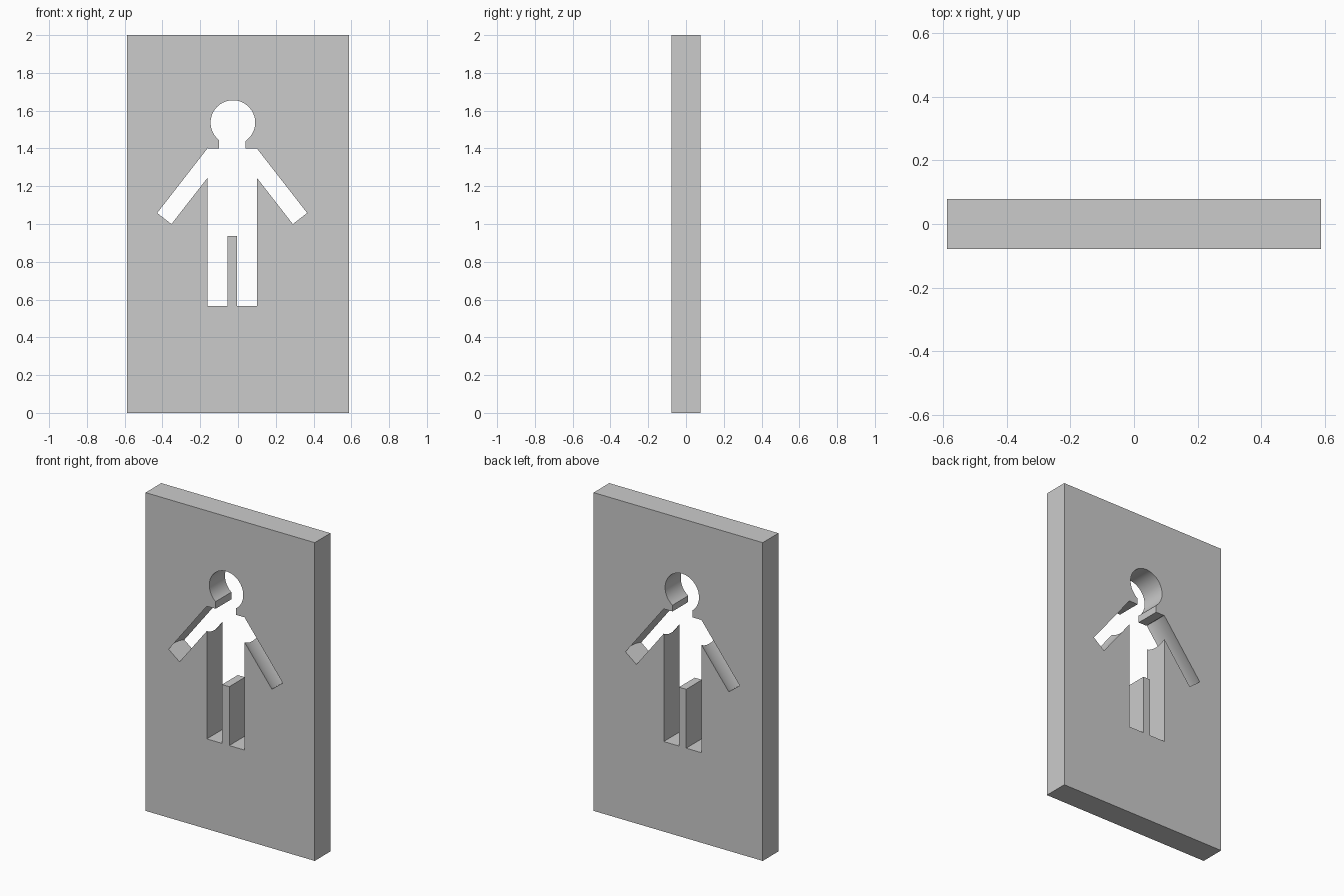
import bpy, bmesh, math
from mathutils import Vector, Matrix

if "Cube" in bpy.data.objects:
    bpy.data.objects.remove(bpy.data.objects["Cube"])

HALF_W, HALF_T, HEIGHT = 0.588, 0.078, 2.0
CX = -0.031                     # centre line of the figure opening


def add_mesh(name, bm):
    bmesh.ops.recalc_face_normals(bm, faces=bm.faces)
    mesh = bpy.data.meshes.new(name)
    bm.to_mesh(mesh)
    bm.free()
    ob = bpy.data.objects.new(name, mesh)
    bpy.context.collection.objects.link(ob)
    return ob


def prism(name, profile, depth):
    """Extrude an x-z outline symmetrically along y."""
    bm = bmesh.new()
    face = bm.faces.new([bm.verts.new((x, -depth, z)) for x, z in profile])
    ext = bmesh.ops.extrude_face_region(bm, geom=[face])
    moved = [v for v in ext["geom"] if isinstance(v, bmesh.types.BMVert)]
    bmesh.ops.translate(bm, verts=moved, vec=(0, 2 * depth, 0))
    return add_mesh(name, bm)


def rod(name, start, end, radius, y_scale=1.0):
    """Cylinder between two points, stretched along y."""
    a, b = Vector(start), Vector(end)
    rot = Vector((0, 0, 1)).rotation_difference((b - a).normalized())
    mat = (Matrix.Translation((a + b) / 2) @ Matrix.Diagonal((1, y_scale, 1, 1))
           @ rot.to_matrix().to_4x4())
    bm = bmesh.new()
    bmesh.ops.create_cone(bm, cap_ends=True, segments=64, radius1=radius,
                          radius2=radius, depth=(b - a).length, matrix=mat)
    return add_mesh(name, bm)


# Upright slab
panel = prism("panel", [(-HALF_W, 0), (HALF_W, 0), (HALF_W, HEIGHT), (-HALF_W, HEIGHT)], HALF_T)

# Body opening: legs, torso and neck
half = [(0.025, 0.936), (0.025, 0.566), (0.131, 0.566), (0.131, 1.40), (0.070, 1.40), (0.070, 1.50)]
body = [(CX + x, z) for x, z in half] + [(CX - x, z) for x, z in reversed(half)]
cutters = [prism("body_cutter", body, 0.2)]

# Head opening
cutters.append(rod("head_cutter", (-0.027, -0.2, 1.537), (-0.027, 0.2, 1.537), 0.118))

# Arm openings: oval rods, so their walls are hollowed between the two faces
R, STRETCH = 0.0618, 2.0
opening = math.sqrt(R * R - (HALF_T / STRETCH) ** 2)
for side, label in ((-1, "left"), (1, "right")):
    along = Vector((side * 0.614, 0, -0.789))
    across = Vector((-side * 0.789, 0, -0.614))
    start = Vector((CX + side * 0.131, 0, 1.40)) + across * opening
    cutters.append(rod(label + "_arm_cutter", start - along * 0.002,
                       start + along * 0.433, R, STRETCH))

# Cut the openings through the slab
bpy.context.view_layer.objects.active = panel
panel.select_set(True)
for cutter in cutters:
    mod = panel.modifiers.new("opening", 'BOOLEAN')
    mod.operation = 'DIFFERENCE'
    mod.solver = 'EXACT'
    mod.object = cutter
    bpy.ops.object.modifier_apply(modifier=mod.name)
    bpy.data.objects.remove(cutter)

bpy.ops.object.shade_smooth_by_angle(angle=math.radians(30))
